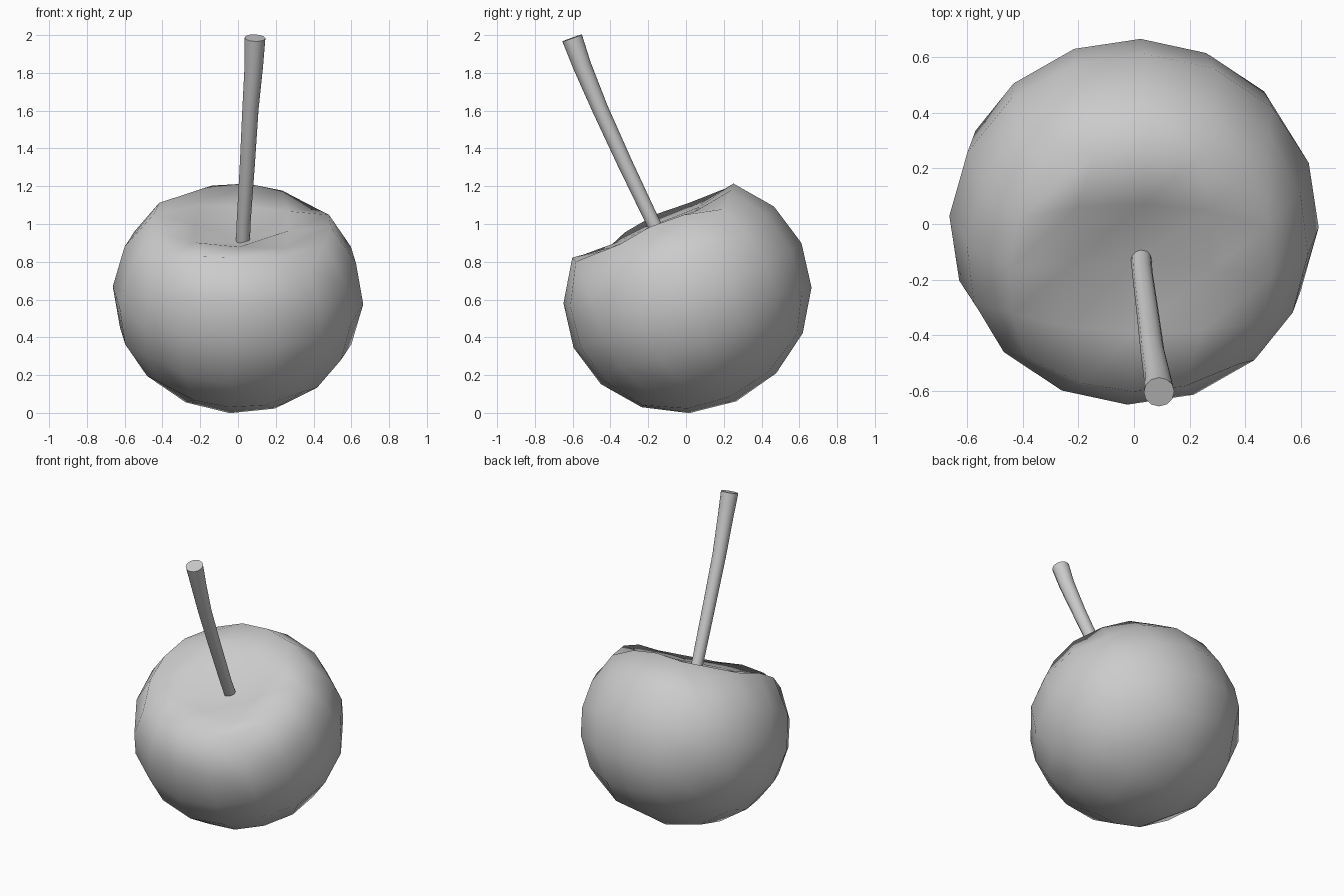
import bpy, bmesh
from math import cos, sin, tan, pi, radians
from mathutils import Matrix, Vector

if "Cube" in bpy.data.objects:
    bpy.data.objects.remove(bpy.data.objects["Cube"])


def add_object(name, bm, angle=60):
    """Turn a bmesh into a smooth-shaded object."""
    bmesh.ops.recalc_face_normals(bm, faces=bm.faces)
    me = bpy.data.meshes.new(name)
    bm.to_mesh(me)
    bm.free()
    ob = bpy.data.objects.new(name, me)
    bpy.context.collection.objects.link(ob)
    bpy.ops.object.select_all(action='DESELECT')
    ob.select_set(True)
    bpy.context.view_layer.objects.active = ob
    bpy.ops.object.shade_smooth_by_angle(angle=radians(angle))
    return ob


# Fruit body: rounded grid cube, squashed, with a shallow dimple on top
bm = bmesh.new()
bmesh.ops.create_cube(bm, size=2)
bmesh.ops.subdivide_edges(bm, edges=bm.edges[:], cuts=3, use_grid_fill=True)
for v in bm.verts:
    top = v.co.z > .99 and max(abs(v.co.x), abs(v.co.y)) < .9
    centre = top and v.co.xy.length < .1
    d = Vector([tan(c * pi / 4) for c in v.co]).normalized()
    v.co = (d.x * .665, d.y * .665, d.z * .618)
    if top:
        v.co.z = .31 if centre else .40
tilt = (Matrix.Translation((0, .008, .622))
        @ Matrix.Rotation(radians(3.2), 4, 'Y')
        @ Matrix.Rotation(radians(24.8), 4, 'X')
        @ Matrix.Rotation(radians(-2), 4, 'Z'))
bm.transform(tilt)
add_object("cherry_body", bm, 80)

# Stem: tapered tube along a gently bent path (centre, radius)
path = [((.025, -.11, .88), .037), ((.03, -.175, 1.01), .037),
        ((.05, -.325, 1.325), .040), ((.066, -.455, 1.61), .043),
        ((.084, -.551, 1.84), .049), ((.09, -.603, 1.985), .055)]
pts = [Vector(p) for p, r in path]
bm = bmesh.new()
rings = []
for k, (p, r) in enumerate(path):
    d = (pts[min(k + 1, len(pts) - 1)] - pts[max(k - 1, 0)]).normalized()
    u = Vector((1, 0, 0)).cross(d).normalized()
    v = d.cross(u)
    rings.append([bm.verts.new(pts[k] + r * (cos(a) * u + sin(a) * v))
                  for a in (2 * pi * i / 12 for i in range(12))])
for a, b in zip(rings, rings[1:]):
    for i in range(12):
        j = (i + 1) % 12
        bm.faces.new((a[i], a[j], b[j], b[i]))
bm.faces.new(rings[0])
bm.faces.new(rings[-1])
add_object("cherry_stem", bm)
